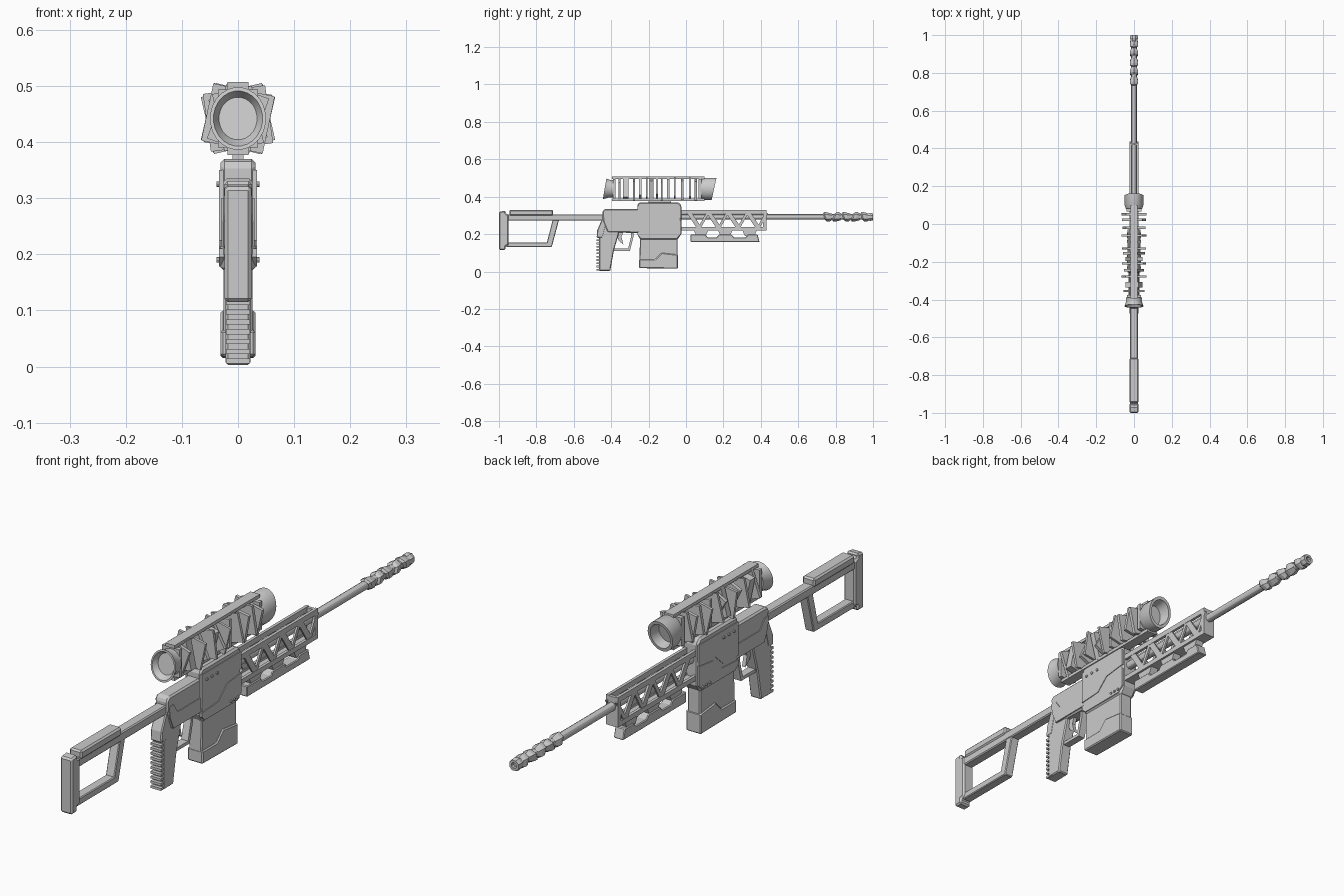
import bpy, bmesh, math
from mathutils import Matrix


def finish(name, bm, bevel=0.0):
    bmesh.ops.recalc_face_normals(bm, faces=bm.faces[:])
    me = bpy.data.meshes.new(name)
    bm.to_mesh(me)
    bm.free()
    ob = bpy.data.objects.new(name, me)
    bpy.context.collection.objects.link(ob)
    if bevel:
        m = ob.modifiers.new("chamfer", 'BEVEL')
        m.width, m.segments, m.angle_limit = bevel, 1, math.radians(40)
    return ob


def add_prism(bm, pts, x0, x1):
    """Extrude a (y, z) outline along x."""
    vs = [bm.verts.new((x0, y, z)) for y, z in pts]
    f = bm.faces.new(vs)
    r = bmesh.ops.extrude_face_region(bm, geom=[f])
    for v in r['geom']:
        if isinstance(v, bmesh.types.BMVert):
            v.co.x = x1


def rect(y0, y1, z0, z1):
    return [(y0, z0), (y1, z0), (y1, z1), (y0, z1)]


def prism(name, pts, w, bevel=0.0):
    bm = bmesh.new()
    add_prism(bm, pts, -w, w)
    return finish(name, bm, bevel)


def prisms(name, outlines, spans):
    bm = bmesh.new()
    for pts in outlines:
        for x0, x1 in spans:
            add_prism(bm, pts, x0, x1)
    return finish(name, bm)


def both(a, b):
    return [(-b, -a), (a, b)]


def lathe(name, profile, zc, n=24, zscale=1.0, shear=0.0, smooth=True):
    """Revolve an (r, y, sheared) profile about the y axis at height zc."""
    bm = bmesh.new()
    rings = []
    for r, y, k in profile:
        ring = []
        for i in range(n):
            a = 2 * math.pi * (i + 0.5) / n
            z = r * zscale * math.sin(a)
            ring.append(bm.verts.new((r * math.cos(a), y + shear * k * z, zc + z)))
        rings.append(ring)
    for p, q in zip(rings, rings[1:]):
        for i in range(n):
            j = (i + 1) % n
            bm.faces.new((p[i], p[j], q[j], q[i]))
    bm.faces.new(rings[0])
    bm.faces.new(rings[-1])
    ob = finish(name, bm)
    if smooth:
        bpy.ops.object.select_all(action='DESELECT')
        ob.select_set(True)
        bpy.context.view_layer.objects.active = ob
        bpy.ops.object.shade_smooth_by_angle(angle=math.radians(30))
    return ob


# Stock
prism("butt_pad", [(-1, .115), (-.965, .115), (-.965, .135), (-.948, .14), (-.948, .305),
                   (-.965, .31), (-.965, .325), (-1, .32)], .024, .006)
prism("stock_top_bar", rect(-.955, -.43, .272, .306), .02, .004)
prism("cheek_rest", rect(-.945, -.71, .298, .33), .025, .006)
prism("stock_front_strut", [(-.75, .13), (-.718, .13), (-.678, .28), (-.712, .28)], .018, .003)
prism("stock_bottom_bar", rect(-.96, -.72, .13, .156), .018, .003)

# Receiver and body
prism("rear_receiver", [(-.445, .27), (-.42, .21), (-.24, .205), (-.24, .335), (-.435, .335), (-.447, .322)],
      .026, .006)
prisms("rear_receiver_panel", [[(-.44, .30), (-.415, .30), (-.39, .265), (-.25, .265), (-.25, .213), (-.415, .213),
                                (-.435, .26)]], both(.02, .029))
prism("main_body", [(-.26, .2), (-.245, .17), (-.045, .17), (-.025, .2), (-.025, .355), (-.04, .37),
                    (-.25, .37), (-.26, .36)], .031, .012)
prisms("body_side_panel", [[(-.258, .195), (-.24, .178), (-.05, .178), (-.028, .2), (-.028, .272),
                            (-.11, .262), (-.16, .216), (-.258, .21)],
                           [(-.258, .225), (-.168, .23), (-.118, .276), (-.028, .287), (-.028, .35), (-.258, .35)]],
       both(.025, .0335))

# Body bolts
bm = bmesh.new()
for s in (-1, 1):
    for y, z in [(-.23, .325), (-.2, .325), (-.17, .325), (-.09, .19), (-.07, .19), (-.05, .19)]:
        bmesh.ops.create_cone(bm, cap_ends=True, segments=8, radius1=.005, radius2=.005, depth=.008,
                              matrix=Matrix.Translation((s * .034, y, z)) @ Matrix.Rotation(math.pi / 2, 4, 'Y'))
finish("body_bolts", bm)

# Magazine
prism("magazine", [(-.25, .04), (-.245, .03), (-.045, .03), (-.045, .2), (-.245, .2)], .026, .004)
prism("magazine_base", [(-.25, .018), (-.043, .015), (-.043, .09), (-.13, .1), (-.165, .065), (-.25, .065)],
      .031, .004)

# Grip with finger ridges
prism("grip", [(-.465, .003), (-.405, .003), (-.385, .115), (-.36, .2), (-.36, .24), (-.435, .28), (-.465, .21)],
      .022, .004)
prisms("grip_ridges", [rect(-.478, -.44, z, z + .009) for z in [.005 + .0175 * i for i in range(10)]],
       [(-.021, .021)])
prism("grip_back", [(-.478, .18), (-.445, .18), (-.42, .28), (-.445, .29), (-.475, .22)], .023, .004)

# Trigger and guard
prism("trigger_guard", [(-.395, .11), (-.3, .11), (-.28, .19), (-.28, .21), (-.293, .21), (-.293, .19),
                        (-.31, .122), (-.395, .122)], .014)
prism("trigger", [(-.375, .21), (-.335, .21), (-.345, .185), (-.335, .145), (-.36, .165)], .007)

# Handguard truss
diagonals = []
for i in range(4):
    y = .005 + i * .105
    diagonals.append([(y, .312), (y + .028, .312), (y + .078, .236), (y + .05, .236)])
    diagonals.append([(y + .06, .236), (y + .076, .236), (y + .118, .312), (y + .102, .312)])
prisms("handguard_truss", diagonals, both(.016, .023))
prisms("handguard_rails", [rect(-.03, .43, .31, .33), rect(-.03, .43, .22, .238), rect(.413, .43, .236, .312)],
       both(.013, .024))
prisms("handguard_floor", [rect(-.03, .43, .22, .23), rect(.418, .43, .225, .28), rect(.418, .43, .303, .328)],
       [(-.015, .015)])

# Lower rail
prism("lower_rail", [(.025, .157), (.393, .157), (.383, .197), (.33, .197), (.32, .183), (.255, .183),
                     (.245, .197), (.175, .197), (.165, .183), (.115, .183), (.105, .197), (.025, .197)],
      .02, .003)
prisms("lower_rail_supports", [[(y - .02, .19), (y + .03, .19), (y + .045, .223), (y - .035, .223)]
                               for y in (.075, .205, .335)], [(-.016, .016)])

# Barrel and muzzle brake
lathe("barrel", [(.0155, -.03, 0), (.0155, .985, 0)], .292, 12)
lathe("muzzle_tip", [(.011, .96, 0), (.011, 1.0, 0), (.02, 1.0, 0), (.023, .985, 0), (.018, .965, 0), (.018, .95, 0)],
      .292, 8, smooth=False)
for i in range(5):
    y = .738 + i * .05
    lathe("muzzle_ring_%d" % (i + 1), [(.017, y, 1), (.025, y + .008, 1), (.025, y + .022, 1), (.017, y + .042, 0)],
          .292, 6, shear=.35 if i % 2 else -.35, smooth=False)

# Scope tube ends
ZC = .442
lathe("scope_objective", [(.043, .08, 0), (.05, .1, 0), (.05, .15, 1), (.04, .15, 1), (.033, .11, 1)],
      ZC, 24, 1.18, .22)
lathe("scope_eyepiece", [(.042, -.388, 0), (.041, -.405, .5), (.05, -.435, 1), (.044, -.435, 1), (.034, -.415, 1)],
      ZC, 24, 1.12, .17)

# Scope spine rails and mount
prisms("scope_spines", [rect(-.395, .1, .495, .507), rect(-.395, .1, .377, .389)], [(-.019, .019)])
prism("scope_mount", rect(-.2, -.08, .365, .38), .01)

# Scope plates, each a quad turned about the scope axis: (y, thickness, half width, turn)
plates = [(-.383, .014, .036, 0), (-.355, .012, .04, 20), (-.322, .03, .036, -12), (-.278, .01, .056, 12),
          (-.245, .014, .034, -25), (-.21, .01, .056, -8), (-.185, .022, .034, 15), (-.155, .012, .036, -30),
          (-.13, .009, .052, 14), (-.095, .012, .036, 0), (-.06, .01, .056, -13), (-.02, .012, .053, 10),
          (.022, .012, .054, -10), (.052, .012, .056, 13), (.075, .016, .04, 0)]
bm = bmesh.new()
for y, t, w, turn in plates:
    m = (Matrix.Translation((0, y, ZC)) @ Matrix.Rotation(math.radians(turn), 4, 'Y')
         @ Matrix.Diagonal((2 * w, t, .104, 1)))
    bmesh.ops.create_cube(bm, size=1, matrix=m)
finish("scope_plates", bm)
